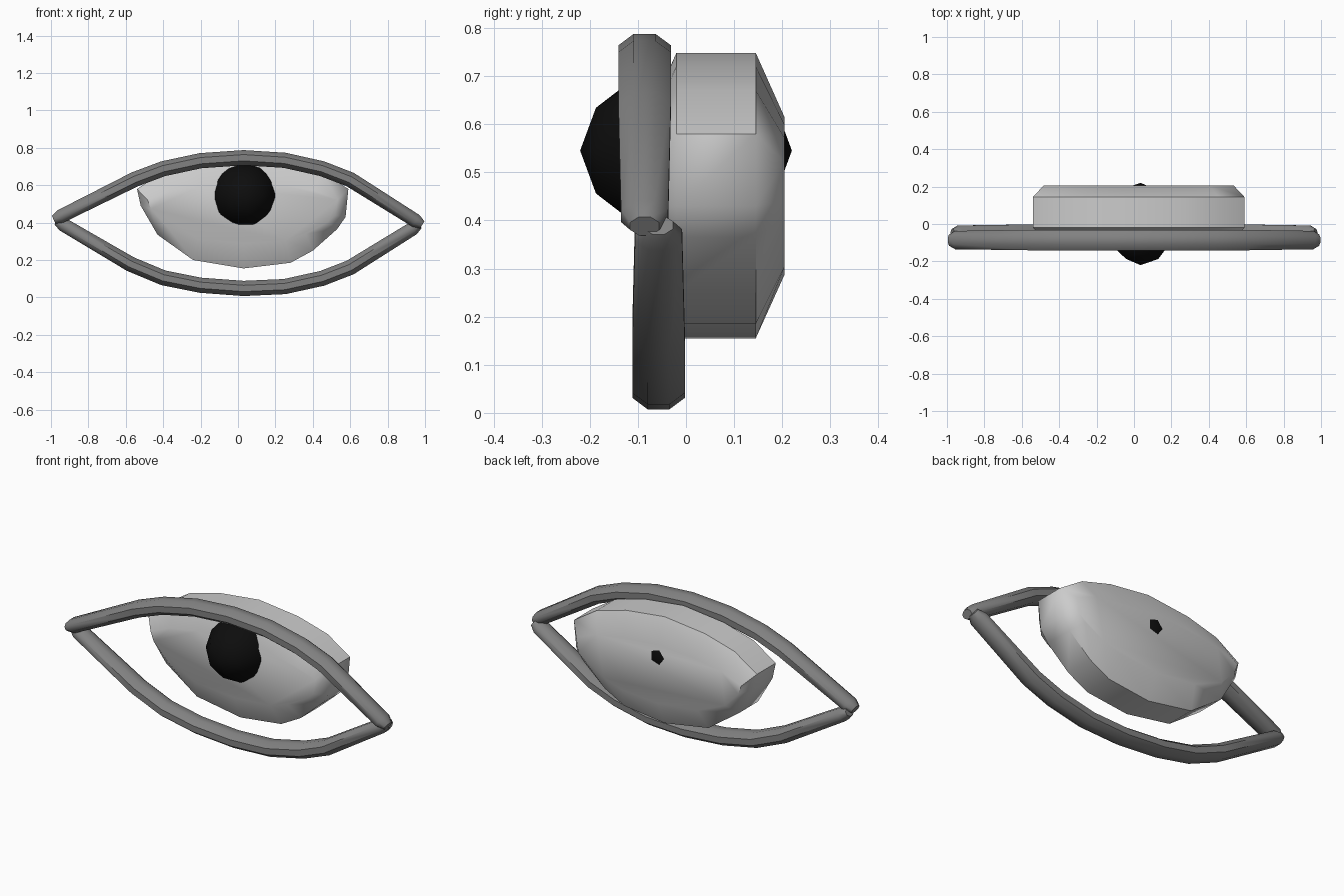
import bpy, bmesh, math
from mathutils import Vector

cube = bpy.data.objects.get("Cube")
if cube:
    bpy.data.objects.remove(cube, do_unlink=True)


def material(name, value):
    m = bpy.data.materials.new(name)
    m.use_nodes = True
    colour = (value, value, value, 1)
    m.diffuse_color = colour
    m.node_tree.nodes["Principled BSDF"].inputs["Base Color"].default_value = colour
    return m


def loft(name, rings, mat, angle):
    """Skin a list of equal rings and cap both ends."""
    bm = bmesh.new()
    rows = [[bm.verts.new(p) for p in ring] for ring in rings]
    n = len(rows[0])
    for a, b in zip(rows, rows[1:]):
        for i in range(n):
            j = (i + 1) % n
            bm.faces.new((a[i], a[j], b[j], b[i]))
    bm.faces.new(rows[0])
    bm.faces.new(rows[-1])
    bmesh.ops.recalc_face_normals(bm, faces=bm.faces)
    mesh = bpy.data.meshes.new(name)
    bm.to_mesh(mesh)
    bm.free()
    finish(bpy.data.objects.new(name, mesh), mat, angle, True)


def finish(obj, mat, angle, link=False):
    if link:
        bpy.context.collection.objects.link(obj)
    obj.data.materials.append(mat)
    bpy.ops.object.select_all(action='DESELECT')
    obj.select_set(True)
    bpy.context.view_layer.objects.active = obj
    bpy.ops.object.shade_smooth_by_angle(angle=math.radians(angle))


def lid(name, path, y, mat):
    """Octagonal tube along an x-z path, with chamfered tips."""
    pts = [Vector((x, y, z)) for x, z in path]
    d0 = (pts[1] - pts[0]).normalized()
    d1 = (pts[-1] - pts[-2]).normalized()
    pts = [pts[0], pts[0] + d0 * 0.04] + pts[1:-1] + [pts[-1] - d1 * 0.04, pts[-1]]
    rings = []
    last = len(pts) - 1
    for k, p in enumerate(pts):
        t = (pts[min(k + 1, last)] - pts[max(k - 1, 0)]).normalized()
        up = Vector((-t.z, 0, t.x))
        s = 0.55 if k in (0, last) else 0.9 if k in (1, last - 1) else 1
        rings.append([p + Vector((0, 0.059 * s * math.cos(a), 0)) + up * (0.044 * s * math.sin(a))
                      for a in [math.pi * (i + 0.5) / 4 for i in range(8)]])
    loft(name, rings, mat, 50)


lid_grey = material("lid grey", 0.22)
eye_white = material("eye white", 0.6)
pupil_black = material("pupil black", 0.004)

# Eyelids
lid("upper_lid", [(-0.985, 0.415), (-0.55, 0.632), (-0.4, 0.688), (-0.2, 0.731), (0.03, 0.747),
                  (0.25, 0.733), (0.45, 0.688), (0.6, 0.63), (0.985, 0.388)], -0.086, lid_grey)
lid("lower_lid", [(-0.97, 0.41), (-0.575, 0.178), (-0.4, 0.105), (-0.2, 0.065), (0.03, 0.048),
                  (0.25, 0.058), (0.45, 0.102), (0.6, 0.16), (0.97, 0.39)], -0.057, lid_grey)

# Eyeball: outlined slab with bulging front and back
outline = [(-0.54, 0.58), (-0.52, 0.49), (-0.43, 0.335), (-0.24, 0.2), (0.03, 0.155), (0.28, 0.185),
           (0.4, 0.25), (0.53, 0.365), (0.575, 0.43), (0.59, 0.58), (0.45, 0.67), (0.27, 0.72),
           (0.03, 0.748), (-0.22, 0.72), (-0.4, 0.67)]


def section(y, sx, sz):
    return [(0.025 + (x - 0.025) * sx, y, 0.45 + (z - 0.45) * sz) for x, z in outline]


loft("eyeball", [section(-0.08, 0.9, 0.55), section(-0.02, 1, 1),
                 section(0.145, 1, 1), section(0.205, 0.9, 0.55)], eye_white, 50)

# Pupil: stretched ball passing through the eyeball
bpy.ops.mesh.primitive_ico_sphere_add(subdivisions=2, radius=1, location=(0.035, 0, 0.545),
                                      rotation=(math.pi / 2, 0, 0))
pupil = bpy.context.object
pupil.name = "pupil"
pupil.scale = (0.18, 0.178, 0.22)
finish(pupil, pupil_black, 30)
